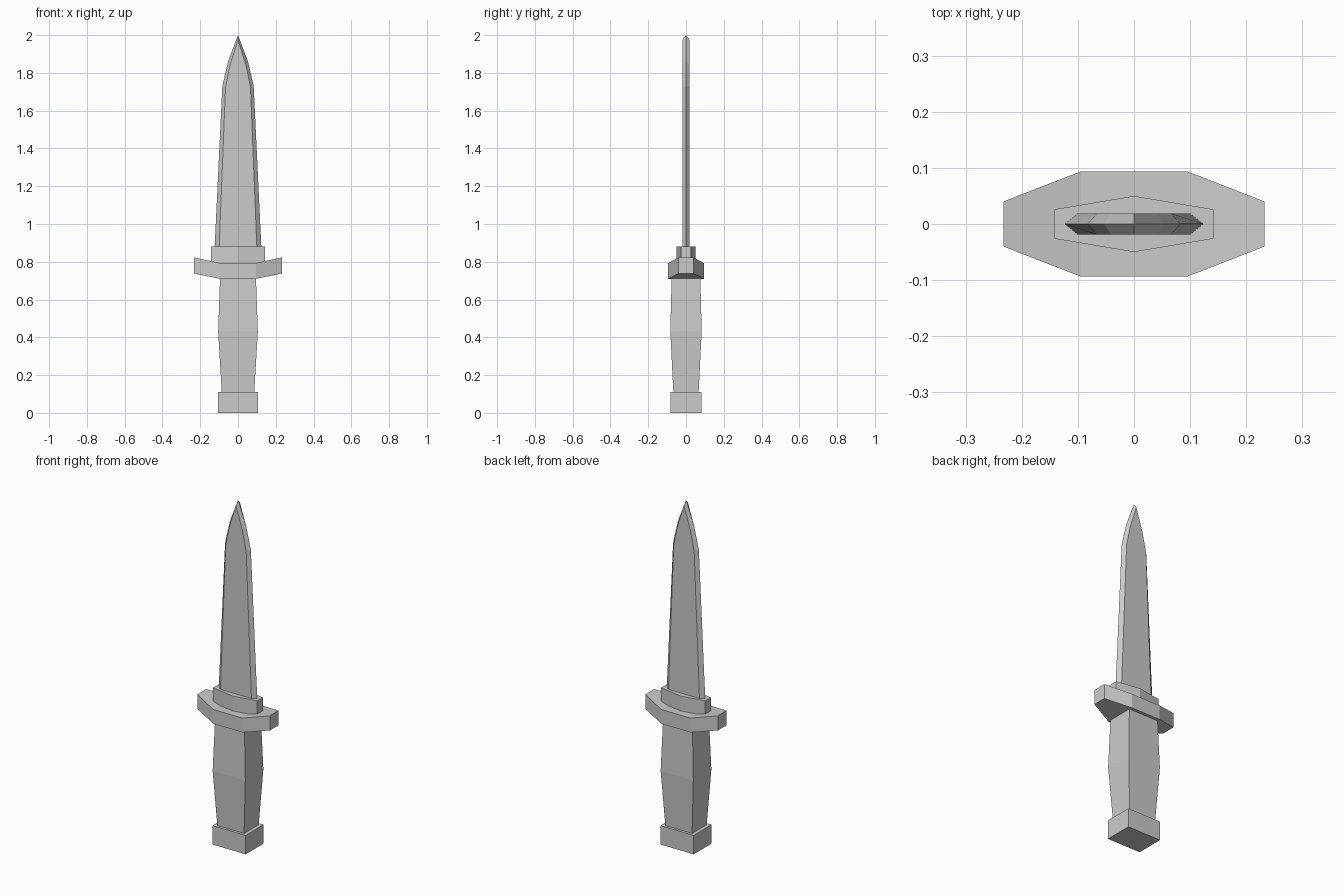
import bpy
import bmesh

cube = bpy.data.objects.get("Cube")
if cube:
    bpy.data.objects.remove(cube, do_unlink=True)

grey = bpy.data.materials.new("light_grey")
grey.use_nodes = True
colour = (0.6, 0.6, 0.6, 1)
grey.diffuse_color = colour
grey.node_tree.nodes["Principled BSDF"].inputs["Base Color"].default_value = colour


def finish(bm, name):
    """Turn a bmesh into a flat shaded object."""
    bmesh.ops.recalc_face_normals(bm, faces=bm.faces)
    mesh = bpy.data.meshes.new(name)
    bm.to_mesh(mesh)
    bm.free()
    mesh.materials.append(grey)
    obj = bpy.data.objects.new(name, mesh)
    bpy.context.collection.objects.link(obj)
    return obj


def loft(name, rings):
    """Join equal rings of points into a closed solid; returns the object."""
    bm = bmesh.new()
    loops = [[bm.verts.new(p) for p in ring] for ring in rings]
    count = len(loops[0])
    for low, high in zip(loops, loops[1:]):
        for i in range(count):
            j = (i + 1) % count
            bm.faces.new((low[i], low[j], high[j], high[i]))
    bm.faces.new(loops[0])
    bm.faces.new(loops[-1])
    return finish(bm, name)


def rectangle(x, y, z):
    return [(-x, -y, z), (x, -y, z), (x, y, z), (-x, y, z)]


def prism(name, outline, z0, z1):
    return loft(name, [[(x, y, z) for x, y in outline] for z in (z0, z1)])


# Handle: square pommel and a grip that swells in the middle
loft("pommel", [rectangle(0.107, 0.082, 0), rectangle(0.107, 0.082, 0.11)])
loft("grip", [rectangle(0.086, 0.067, 0.11),
              rectangle(0.105, 0.083, 0.43),
              rectangle(0.095, 0.076, 0.715)])

# Crossguard: flat middle with narrowing arms that sweep upwards
arm, mid = 0.233, 0.094
loft("crossguard", [
    [(x, -y, low), (x, y, low), (x, y, high), (x, -y, high)]
    for x, y, low, high in ((-arm, 0.04, 0.738, 0.823), (-mid, 0.094, 0.71, 0.793),
                            (mid, 0.094, 0.71, 0.793), (arm, 0.04, 0.738, 0.823))])

# Collar: six sided block seating the blade
prism("collar", [(-0.142, -0.026), (0, -0.05), (0.142, -0.026),
                 (0.142, 0.026), (0, 0.05), (-0.142, 0.026)], 0.78, 0.88)

# Blade: flat faces with bevelled cutting edges that meet at the tip
bm = bmesh.new()
thick = 0.019
sections = [(0.124, 0.1, 0.87, 0.87), (0.083, 0.066, 1.73, 1.725),
            (0.053, 0.041, 1.86, 1.845)]
rows = []
for edge, flat, z_edge, z_flat in sections:
    rows.append([bm.verts.new(p) for p in (
        (-edge, 0, z_edge), (-flat, -thick, z_flat), (0, -thick, z_flat),
        (flat, -thick, z_flat), (edge, 0, z_edge), (flat, thick, z_flat),
        (0, thick, z_flat), (-flat, thick, z_flat))])
for low, high in zip(rows, rows[1:]):
    for i in range(8):
        j = (i + 1) % 8
        bm.faces.new((low[i], low[j], high[j], high[i]))
bm.faces.new(rows[0])
tip = bm.verts.new((0, 0, 2))
top = rows[-1]
for middle, sides in ((2, ((0, 1), (4, 3))), (6, ((0, 7), (4, 5)))):
    y = top[middle].co.y
    peak = bm.verts.new((0, y, 1.975))
    for edge, flat in sides:
        bm.faces.new((top[flat], top[middle], peak))
        bm.faces.new((top[edge], top[flat], peak, tip))
finish(bm, "blade")
